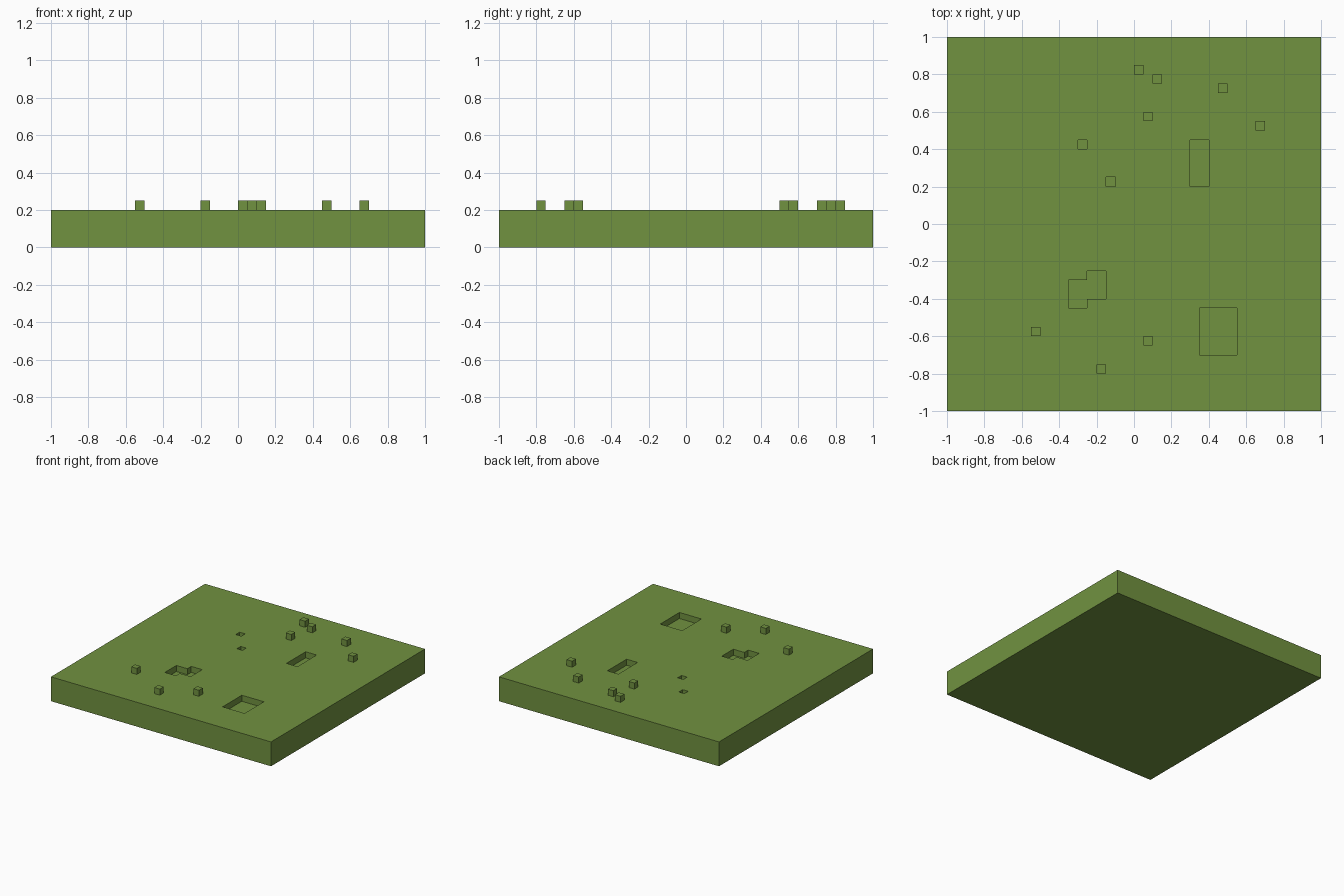
import bpy
import bmesh

default_cube = bpy.data.objects.get("Cube")
if default_cube:
    bpy.data.objects.remove(default_cube, do_unlink=True)

TOP = 0.2     # height of the ground surface
CELL = 0.05   # size of one block and depth of the pits

# Single grass colour
GRASS = (0.165, 0.287, 0.051, 1.0)
grass = bpy.data.materials.new("grass green")
grass.use_nodes = True
grass.diffuse_color = GRASS
bsdf = grass.node_tree.nodes["Principled BSDF"]
bsdf.inputs["Base Color"].default_value = GRASS
bsdf.inputs["Roughness"].default_value = 0.9


def rect(x0, y0, x1, y1):
    return [(x0, y0), (x1, y0), (x1, y1), (x0, y1)]


def cell(x, y):
    return rect(x, y, x + CELL, y + CELL)


def prisms(name, outlines, z0, z1):
    """Make one object by extruding flat outlines from z0 up to z1."""
    bm = bmesh.new()
    for outline in outlines:
        base = bm.faces.new([bm.verts.new((x, y, z0)) for x, y in outline])
        top = bmesh.ops.extrude_face_region(bm, geom=[base], use_keep_orig=True)
        verts = [v for v in top["geom"] if isinstance(v, bmesh.types.BMVert)]
        bmesh.ops.translate(bm, verts=verts, vec=(0, 0, z1 - z0))
    bmesh.ops.recalc_face_normals(bm, faces=bm.faces)
    mesh = bpy.data.meshes.new(name)
    bm.to_mesh(mesh)
    bm.free()
    mesh.materials.append(grass)
    obj = bpy.data.objects.new(name, mesh)
    bpy.context.collection.objects.link(obj)
    return obj


# Ground slab
ground = prisms("ground", [rect(-1, -1, 1, 1)], 0, TOP)

# Sunken pits: two rectangles, one stepped shape, two single cells
pit_outlines = [
    rect(0.30, 0.20, 0.40, 0.45),
    rect(0.35, -0.70, 0.55, -0.45),
    [(-0.35, -0.45), (-0.25, -0.45), (-0.25, -0.40), (-0.15, -0.40),
     (-0.15, -0.25), (-0.25, -0.25), (-0.25, -0.30), (-0.35, -0.30)],
    cell(-0.30, 0.40),
    cell(-0.15, 0.20),
]
cutter = prisms("pit_cutter", pit_outlines, TOP - CELL, TOP + CELL)
cutter.hide_render = True

# Carve the pits, then discard the cutter
cut = ground.modifiers.new("pits", 'BOOLEAN')
cut.operation = 'DIFFERENCE'
cut.solver = 'EXACT'
cut.object = cutter
bpy.context.view_layer.update()
depsgraph = bpy.context.evaluated_depsgraph_get()
carved = bpy.data.meshes.new_from_object(ground.evaluated_get(depsgraph))
ground.modifiers.clear()
ground.data = carved
bpy.data.objects.remove(cutter, do_unlink=True)

# Small raised blocks
block_corners = [(0.00, 0.80), (0.10, 0.75), (0.45, 0.70), (0.05, 0.55),
                 (0.65, 0.50), (-0.55, -0.60), (0.05, -0.65), (-0.20, -0.80)]
for i, (x, y) in enumerate(block_corners, 1):
    prisms(f"raised_block_{i}", [cell(x, y)], TOP, TOP + CELL)
